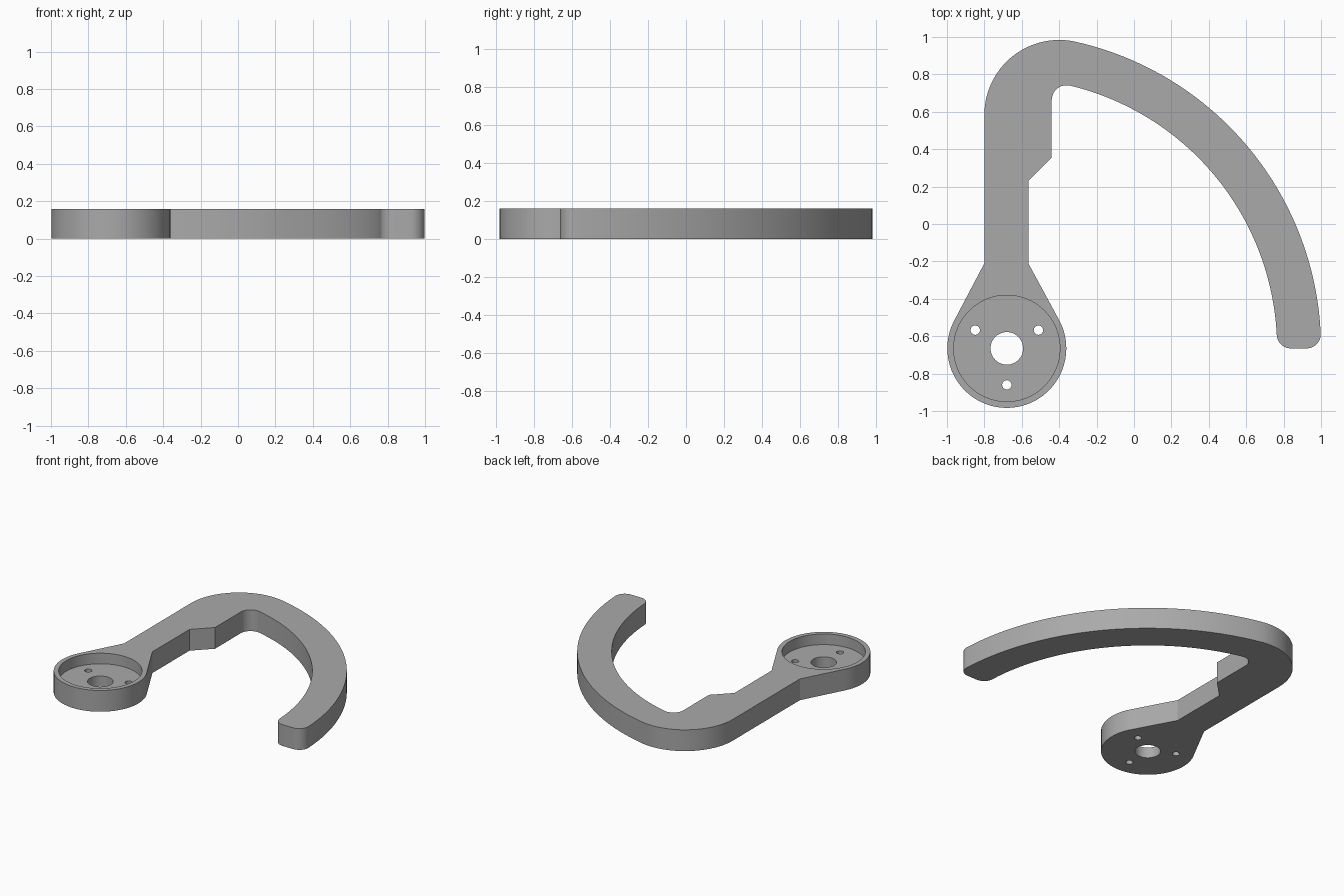
import bpy, bmesh
from math import atan2, acos, cos, sin, sqrt, hypot, pi, radians

if "Cube" in bpy.data.objects:
    bpy.data.objects.remove(bpy.data.objects["Cube"])

THICK = 0.16
HX, HY, HUB_R = -0.68, -0.665, 0.318      # hub centre, also centre of the big sweep
OUT_R, IN_R = 1.68, 1.445                 # edges of the curved arm
LEFT, NECK, PAD = -0.80, -0.565, -0.44    # sides of the straight shank
NECK_Y = -0.21

grey = bpy.data.materials.new("plain grey")
grey.use_nodes = True
grey.diffuse_color = (0.4, 0.4, 0.4, 1)
grey.node_tree.nodes["Principled BSDF"].inputs["Base Color"].default_value = (0.4, 0.4, 0.4, 1)


def arc(cx, cy, r, a, b, n):
    return [(cx + r * cos(a + (b - a) * i / n), cy + r * sin(a + (b - a) * i / n))
            for i in range(n + 1)]


def hub_tangent(x, side):
    """Angle where a line from the neck corner touches the hub."""
    dx, dy = x - HX, NECK_Y - HY
    return atan2(dy, dx) + side * acos(HUB_R / hypot(dx, dy))


def on_ring(x, dist):
    """Fillet centre at a given distance from the hub, and its direction."""
    y = HY + sqrt(dist ** 2 - (x - HX) ** 2)
    return x, y, atan2(y - HY, x - HX)


def make_object(name, bm):
    mesh = bpy.data.meshes.new(name)
    bmesh.ops.recalc_face_normals(bm, faces=bm.faces)
    bm.to_mesh(mesh)
    bm.free()
    obj = bpy.data.objects.new(name, mesh)
    bpy.context.collection.objects.link(obj)
    mesh.materials.append(grey)
    return obj


# Fillets of the bend and of the rounded tip
bend_r, crook_r, tip_r = 0.40, 0.08, 0.075
bx, by, ba = on_ring(LEFT + bend_r, OUT_R - bend_r)
kx, ky, ka = on_ring(PAD + crook_r, IN_R - crook_r)
tip_y = HY + tip_r
ox = HX + sqrt((OUT_R - tip_r) ** 2 - tip_r ** 2)
ix = HX + sqrt((IN_R + tip_r) ** 2 - tip_r ** 2)
oa, ia = atan2(tip_r, ox - HX), atan2(tip_r, ix - HX)

# Outline: hub, shank, bend, sweep, tip, and back along the inside
outline = arc(HX, HY, HUB_R, hub_tangent(NECK, -1), hub_tangent(LEFT, 1) - 2 * pi, 64)
outline += [(LEFT, NECK_Y)]
outline += arc(bx, by, bend_r, pi, ba, 24)
outline += arc(HX, HY, OUT_R, ba, oa, 64)[1:]
outline += arc(ox, tip_y, tip_r, oa, -pi / 2, 12)[1:]
outline += arc(ix, tip_y, tip_r, -pi / 2, ia - pi, 12)
outline += arc(HX, HY, IN_R, ia, ka, 64)[1:]
outline += arc(kx, ky, crook_r, ka, pi, 12)[1:]
outline += [(PAD, 0.355), (NECK, 0.23), (NECK, NECK_Y)]

bm = bmesh.new()
base = bm.faces.new([bm.verts.new((x, y, 0)) for x, y in outline])
top = bmesh.ops.extrude_face_region(bm, geom=[base], use_keep_orig=True)
bmesh.ops.translate(bm, vec=(0, 0, THICK),
                    verts=[g for g in top["geom"] if isinstance(g, bmesh.types.BMVert)])
hook = make_object("hook_arm", bm)
bpy.context.view_layer.objects.active = hook
hook.select_set(True)


def drill(x, y, r, floor, sides):
    """Cut a round pocket or hole from the top down to the floor height."""
    cut = bmesh.new()
    bmesh.ops.create_cone(cut, cap_ends=True, segments=sides, radius1=r, radius2=r, depth=1)
    bmesh.ops.translate(cut, verts=cut.verts, vec=(x, y, floor + 0.5))
    cutter = make_object("cutter", cut)
    cutter.hide_render = True
    mod = hook.modifiers.new("drill", 'BOOLEAN')
    mod.operation, mod.solver, mod.object = 'DIFFERENCE', 'EXACT', cutter
    bpy.ops.object.modifier_apply(modifier=mod.name)
    bpy.data.objects.remove(cutter)


# Hub pocket, centre bore and three screw holes
drill(HX, HY, 0.284, 0.08, 96)
drill(HX, HY, 0.087, -0.2, 48)
for angle in (30, 150, 270):
    a = radians(angle)
    drill(HX + 0.195 * cos(a), HY + 0.195 * sin(a), 0.025, -0.2, 24)

bpy.ops.object.shade_smooth_by_angle(angle=radians(25))
